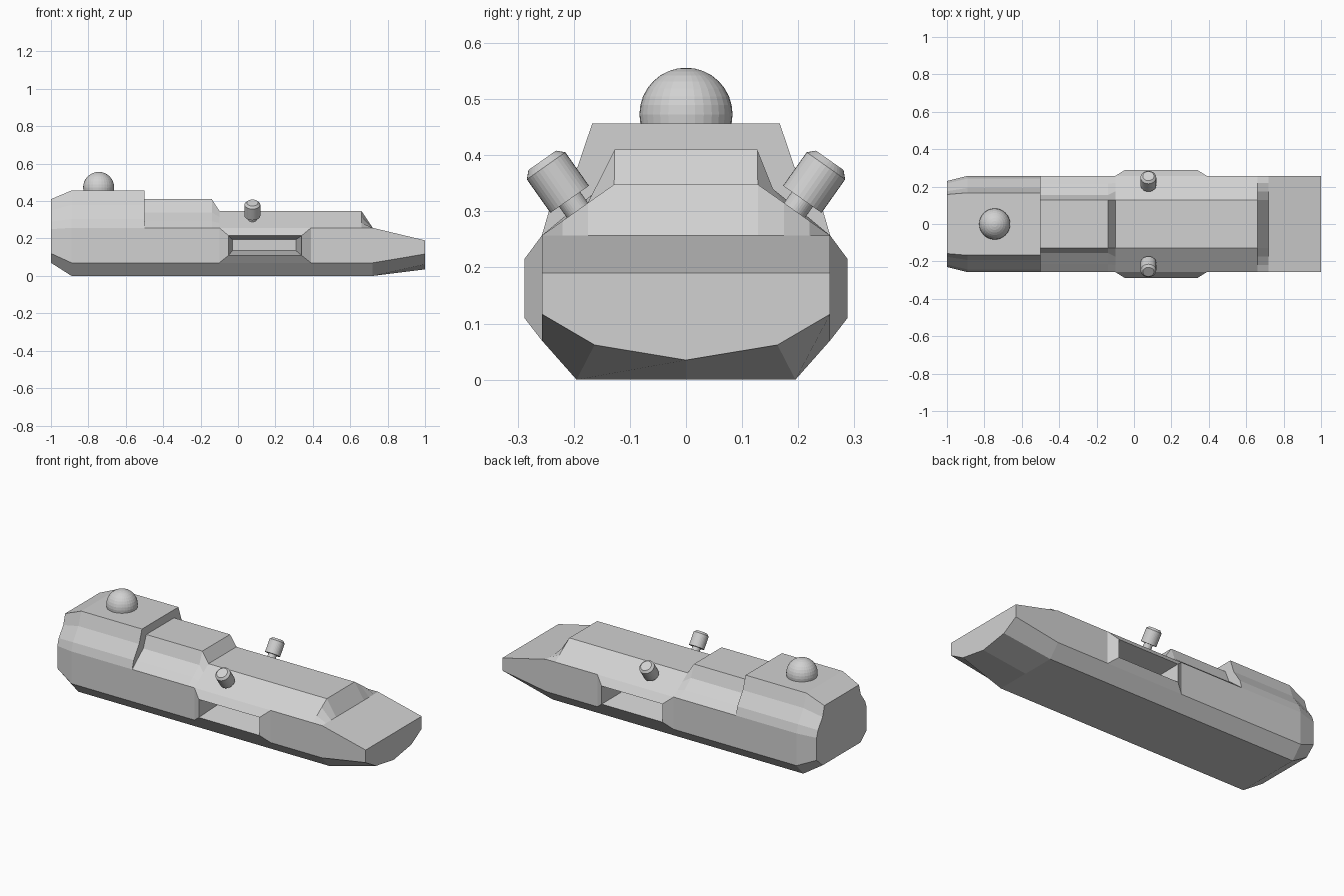
import bpy, bmesh, math
from mathutils import Vector, Matrix

if "Cube" in bpy.data.objects:
    bpy.data.objects.remove(bpy.data.objects["Cube"])

grey = bpy.data.materials.new("hull_grey")
grey.diffuse_color = (0.64, 0.64, 0.64, 1)
grey.use_nodes = True
grey.node_tree.nodes["Principled BSDF"].inputs["Base Color"].default_value = grey.diffuse_color


def make_object(name, bm):
    bmesh.ops.recalc_face_normals(bm, faces=bm.faces)
    mesh = bpy.data.meshes.new(name)
    bm.to_mesh(mesh)
    bm.free()
    mesh.materials.append(grey)
    obj = bpy.data.objects.new(name, mesh)
    bpy.context.collection.objects.link(obj)
    return obj


# Half cross-sections (y, z), from the keel up to the deck edge
BELLY = [(0, 0), (0.195, 0), (0.257, 0.07), (0.257, 0.257)]
DECK = BELLY + [(0.22, 0.283), (0.175, 0.315), (0.128, 0.348)]
MID = BELLY + [(0.215, 0.292), (0.155, 0.34), (0.127, 0.41)]
REAR = BELLY + [(0.243, 0.305), (0.193, 0.38), (0.167, 0.457)]
TAIL = [(0, 0.07), (0.175, 0.07), (0.23, 0.12), (0.23, 0.25),
        (0.217, 0.29), (0.175, 0.35), (0.158, 0.41)]
NOSE = BELLY + [(0.22, 0.257), (0.175, 0.257), (0.128, 0.257)]
TIP = [(0, 0.035), (0.163, 0.062), (0.257, 0.117), (0.257, 0.19),
       (0.22, 0.19), (0.175, 0.19), (0.128, 0.19)]
BAY_X = (-0.1, 0.39)
stations = [(-1, TAIL), (-0.89, REAR), (-0.5, REAR), (-0.5, MID), (-0.14, MID),
            (BAY_X[0], DECK), (BAY_X[1], DECK), (0.66, DECK), (0.72, NOSE), (1, TIP)]

# Hull: loft between the stations, leaving the two bay openings free
bm = bmesh.new()
rings = []
for x, half in stations:
    ring = half + [(-y, z) for y, z in reversed(half[1:])]
    rings.append([bm.verts.new((x, y, z)) for y, z in ring])
n = len(rings[0])
for i in range(len(rings) - 1):
    a, b = rings[i], rings[i + 1]
    for j in range(n):
        k = (j + 1) % n
        if stations[i][0] == BAY_X[0] and j in (2, n - 3):
            continue
        bm.faces.new((a[j], a[k], b[k], b[j]))
bm.faces.new(rings[0])
bm.faces.new(rings[-1])

# Side bays: raised bevelled frame with a deep tapered recess
BAY_LOOPS = [(-0.1, 0.39, 0.07, 0.257, 0.257),
             (-0.05, 0.34, 0.11, 0.215, 0.288),
             (-0.03, 0.31, 0.135, 0.195, 0.14)]
for side in (-1, 1):
    loops = [[bm.verts.new((x, side * y, z))
              for x, z in ((x0, z0), (x1, z0), (x1, z1), (x0, z1))]
             for x0, x1, z0, z1, y in BAY_LOOPS]
    for a, b in zip(loops, loops[1:]):
        for j in range(4):
            k = (j + 1) % 4
            bm.faces.new((a[j], a[k], b[k], b[j]))
    bm.faces.new(loops[-1])
bmesh.ops.remove_doubles(bm, verts=bm.verts, dist=0.0005)
make_object("hull", bm)

# Roof dome
bm = bmesh.new()
bmesh.ops.create_uvsphere(bm, u_segments=32, v_segments=16, radius=0.083,
                          matrix=Matrix.Translation((-0.745, 0, 0.473)))
make_object("roof_dome", bm)

# Shoulder thrusters: a turned profile (radius, height) square to the shoulder
PROFILE = [(0.023, -0.02), (0.023, 0.03), (0.042, 0.03), (0.042, 0.103), (0.03, 0.115)]
SEG = 32
for side, label in ((-1, "right"), (1, "left")):
    axis = Vector((0, side * 0.576, 0.817)).normalized()
    place = (Matrix.Translation((0.077, side * 0.19, 0.297))
             @ axis.to_track_quat('Z', 'X').to_matrix().to_4x4())
    bm = bmesh.new()
    rings = [[bm.verts.new(place @ Vector((r * math.cos(t), r * math.sin(t), h)))
              for t in (2 * math.pi * s / SEG for s in range(SEG))]
             for r, h in PROFILE]
    for a, b in zip(rings, rings[1:]):
        for j in range(SEG):
            k = (j + 1) % SEG
            bm.faces.new((a[j], a[k], b[k], b[j]))
    bm.faces.new(rings[0])
    bm.faces.new(rings[-1])
    make_object(label + "_thruster", bm)
